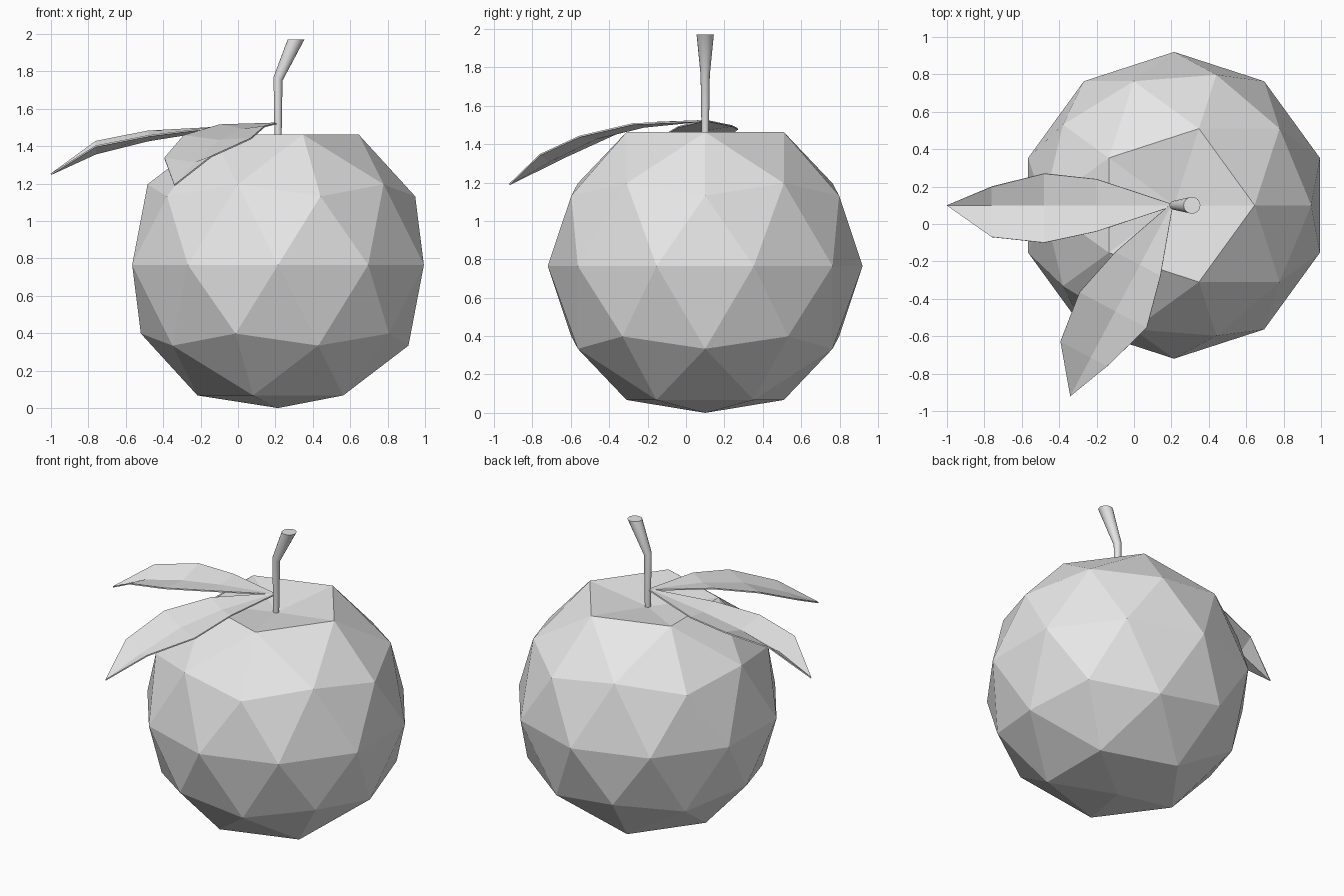
import bpy
import bmesh
import math
from mathutils import Vector

cube = bpy.data.objects.get("Cube")
if cube:
    bpy.data.objects.remove(cube, do_unlink=True)

# One plain grey for every part
grey = bpy.data.materials.new("plain_grey")
grey.use_nodes = True
colour = (0.8, 0.8, 0.8, 1)
grey.diffuse_color = colour
grey.node_tree.nodes["Principled BSDF"].inputs["Base Color"].default_value = colour

CENTRE = Vector((0.214, 0.1, 0.765))
RADIUS = 0.82


def add_object(name, bm):
    bmesh.ops.recalc_face_normals(bm, faces=bm.faces)
    mesh = bpy.data.meshes.new(name)
    bm.to_mesh(mesh)
    bm.free()
    mesh.materials.append(grey)
    obj = bpy.data.objects.new(name, mesh)
    bpy.context.collection.objects.link(obj)
    return obj


# Fruit: faceted sphere with a dented top and a flattened bottom
bm = bmesh.new()
bmesh.ops.create_icosphere(bm, subdivisions=2, radius=RADIUS)
bm.verts.ensure_lookup_table()
top = max(bm.verts, key=lambda v: v.co.z)
bottom = min(bm.verts, key=lambda v: v.co.z)
top.co.z = 0.64
bottom.co.z = -CENTRE.z
bmesh.ops.translate(bm, verts=bm.verts, vec=CENTRE)
add_object("fruit", bm)

# Stem: round rings (x, z, radius) rising straight, then leaning and flaring
bm = bmesh.new()
SIDES = 16
rings = []
for x, z, r in [(0.214, 1.38, 0.018), (0.214, 1.76, 0.024), (0.31, 1.97, 0.045)]:
    lean = 0.4 if z == 1.76 else 0
    ring = []
    for i in range(SIDES):
        a = math.tau * i / SIDES
        dx = r * math.cos(a)
        ring.append(bm.verts.new((x + dx, CENTRE.y + r * math.sin(a), z - lean * dx)))
    rings.append(ring)
for low, high in zip(rings, rings[1:]):
    for i in range(SIDES):
        j = (i + 1) % SIDES
        bm.faces.new((low[i], low[j], high[j], high[i]))
bm.faces.new(rings[0])
bm.faces.new(rings[-1])
stem = add_object("stem", bm)
bpy.context.view_layer.objects.active = stem
stem.select_set(True)
bpy.ops.object.shade_smooth_by_angle(angle=math.radians(40))
stem.select_set(False)


# Leaf: stations of (distance, left width, right width, left z, rib z, right z)
def add_leaf(name, tip, stations):
    base = Vector((0.2, 0.1, 1.522))
    tip = Vector(tip)
    along = (tip - base).to_2d().normalized()
    side = Vector((along.y, -along.x))

    def point(dist, offset, z):
        flat = base.to_2d() + along * dist + side * offset
        return bm.verts.new((flat.x, flat.y, z))

    bm = bmesh.new()
    rows = [[point(0, w, base.z) for w in (-0.008, 0, 0.008)]]
    for dist, left, right, zl, zm, zr in stations:
        rows.append([point(dist, -left, zl), point(dist, 0, zm), point(dist, right, zr)])
    for a, b in zip(rows, rows[1:]):
        for k in (0, 1):
            bm.faces.new((a[k], a[k + 1], b[k + 1], b[k]))
    end = bm.verts.new(tip)
    for k in (0, 1):
        bm.faces.new((rows[-1][k], rows[-1][k + 1], end))
    leaf = add_object(name, bm)
    thick = leaf.modifiers.new("thickness", "SOLIDIFY")
    thick.thickness = 0.008
    thick.offset = 0


add_leaf("side_leaf", (-1, 0.1, 1.25), [
    (0.4, 0.14, 0.14, 1.49, 1.475, 1.495),
    (0.68, 0.2, 0.17, 1.455, 1.43, 1.48),
    (0.96, 0.17, 0.1, 1.4, 1.36, 1.425)])
add_leaf("front_leaf", (-0.34, -0.92, 1.19), [
    (0.36, 0.125, 0.148, 1.505, 1.49, 1.513),
    (0.64, 0.19, 0.217, 1.44, 1.43, 1.455),
    (0.92, 0.1, 0.184, 1.345, 1.31, 1.335)])
